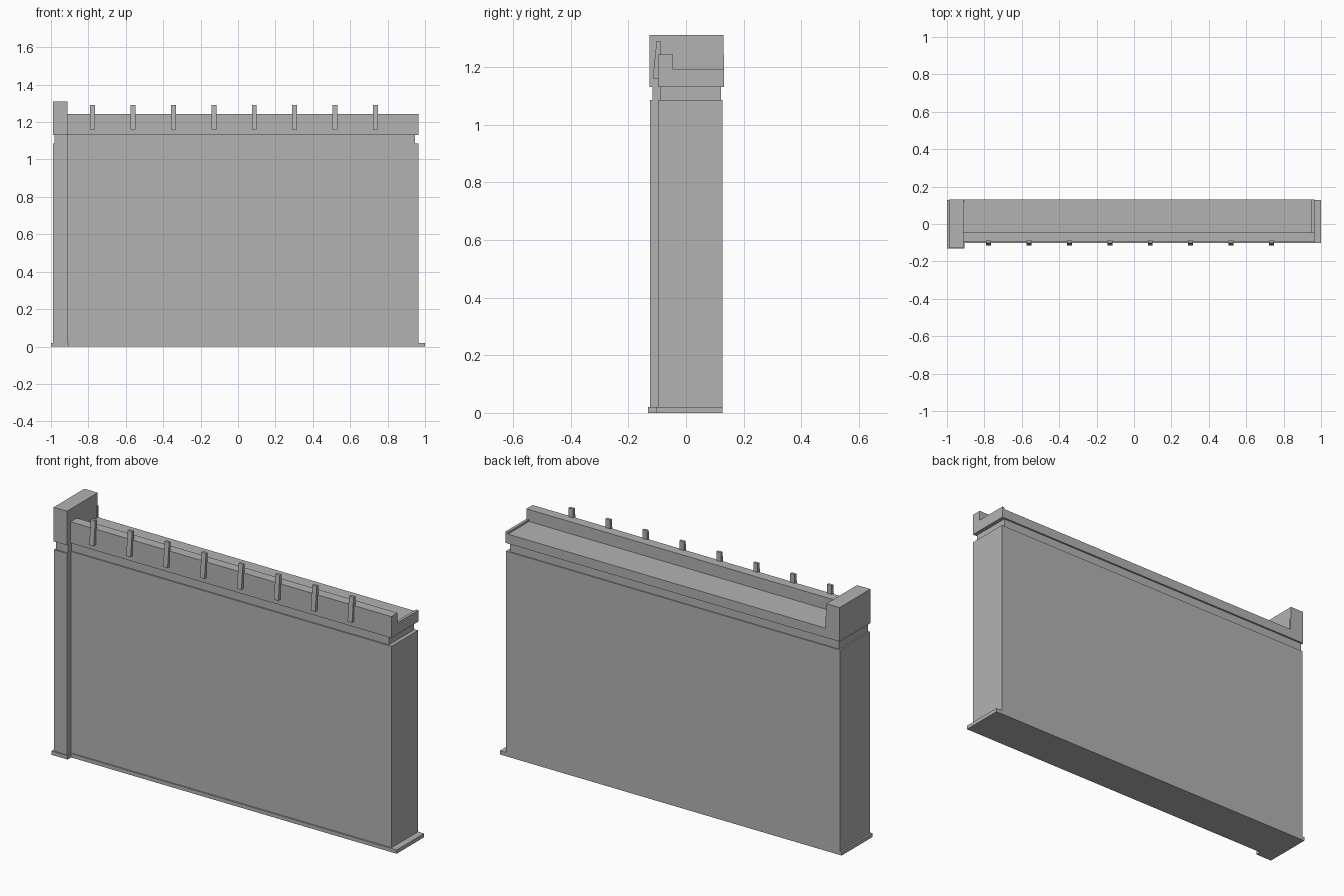
import bpy
import bmesh

cube = bpy.data.objects.get("Cube")
if cube:
    bpy.data.objects.remove(cube, do_unlink=True)

# One plain stone grey for everything
stone = bpy.data.materials.new("stone grey")
stone.use_nodes = True
GREY = (0.45, 0.45, 0.45, 1)
stone.diffuse_color = GREY
stone.node_tree.nodes["Principled BSDF"].inputs["Base Color"].default_value = GREY


def extrude_x(name, profile, x0, x1):
    """Closed prism: a (y, z) profile swept along x."""
    bm = bmesh.new()
    face = bm.faces.new([bm.verts.new((x0, y, z)) for y, z in profile])
    swept = bmesh.ops.extrude_face_region(bm, geom=[face])["geom"]
    verts = [v for v in swept if isinstance(v, bmesh.types.BMVert)]
    bmesh.ops.translate(bm, verts=verts, vec=(x1 - x0, 0, 0))
    bmesh.ops.recalc_face_normals(bm, faces=bm.faces)
    mesh = bpy.data.meshes.new(name)
    bm.to_mesh(mesh)
    bm.free()
    mesh.materials.append(stone)
    obj = bpy.data.objects.new(name, mesh)
    bpy.context.scene.collection.objects.link(obj)
    return obj


def box(name, x, y, z):
    return extrude_x(name, [(y[0], z[0]), (y[1], z[0]), (y[1], z[1]), (y[0], z[1])], *x)


FRONT, BACK = -0.095, 0.127
LEFT_END, PILLAR_IN, PILLAR_OUT = 0.965, -0.912, -0.99

# Wall: plinth, body, recessed neck
box("wall_plinth", (PILLAR_IN, 1.0), (-0.102, BACK), (0, 0.02))
box("wall_body", (PILLAR_IN, LEFT_END), (FRONT, BACK), (0.02, 1.085))
box("wall_neck", (PILLAR_IN, 0.945), (-0.088, 0.122), (1.085, 1.13))

# Wall top: front parapet with a lower roof behind it and a lip at the end
extrude_x("parapet_and_roof",
          [(-0.097, 1.13), (0.131, 1.13), (0.131, 1.18), (-0.045, 1.18),
           (-0.045, 1.243), (-0.097, 1.243)], PILLAR_IN, LEFT_END)
box("roof_end_lip", (0.95, LEFT_END), (-0.045, 0.131), (1.18, 1.19))

# Corner pillar: plinth, body, neck, cap
box("pillar_plinth", (-1.0, -0.905), (-0.131, BACK), (0, 0.02))
box("pillar_body", (PILLAR_OUT, PILLAR_IN), (-0.125, BACK), (0.02, 1.085))
box("pillar_neck", (-0.982, PILLAR_IN), (-0.117, 0.122), (1.085, 1.13))
box("pillar_cap", (PILLAR_OUT, PILLAR_IN), (-0.127, 0.13), (1.13, 1.31))
box("cap_back_strip", (-0.925, -0.907), (0.12, 0.131), (1.13, 1.243))

# Row of tapered posts on the parapet front
post_profile = [(-0.115, 1.16), (-0.088, 1.16), (-0.088, 1.29), (-0.102, 1.29)]
for i in range(8):
    x = -0.777 + i * 0.216
    extrude_x(f"parapet_post_{i + 1}", post_profile, x - 0.013, x + 0.013)
